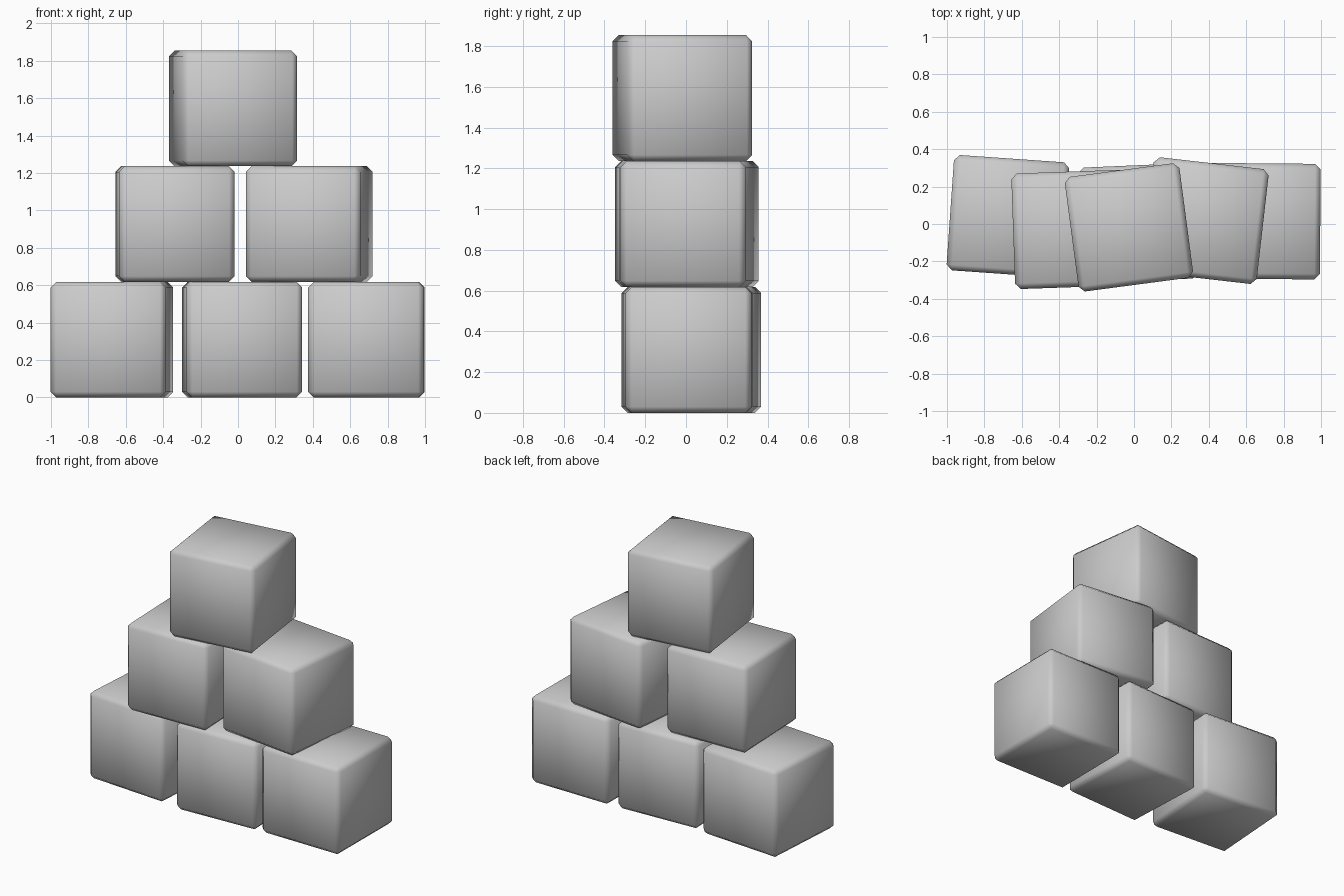
import bpy
from math import radians

if "Cube" in bpy.data.objects:
    bpy.data.objects.remove(bpy.data.objects["Cube"])

SIZE = 0.618
BEVEL = 0.03


def block(name, x, y, level, turn):
    """One soft-edged toy block, turned a little about z."""
    z = SIZE * (level + 0.5)
    bpy.ops.mesh.primitive_cube_add(size=SIZE, location=(x, y, z),
                                    rotation=(0, 0, radians(turn)))
    ob = bpy.context.object
    ob.name = name
    mod = ob.modifiers.new("soft_edges", 'BEVEL')
    mod.width = BEVEL
    mod.segments = 1
    bpy.ops.object.shade_smooth()


# bottom row
block("bottom_left_block", -0.674, 0.041, 0, -4)
block("bottom_middle_block", 0.022, 0.005, 0, 2.5)
block("bottom_right_block", 0.687, 0.015, 0, -0.5)
# middle row
block("middle_left_block", -0.337, -0.029, 1, 2)
block("middle_right_block", 0.381, 0.018, 1, -6.5)
# top
block("top_block", -0.027, -0.018, 2, 7.5)
